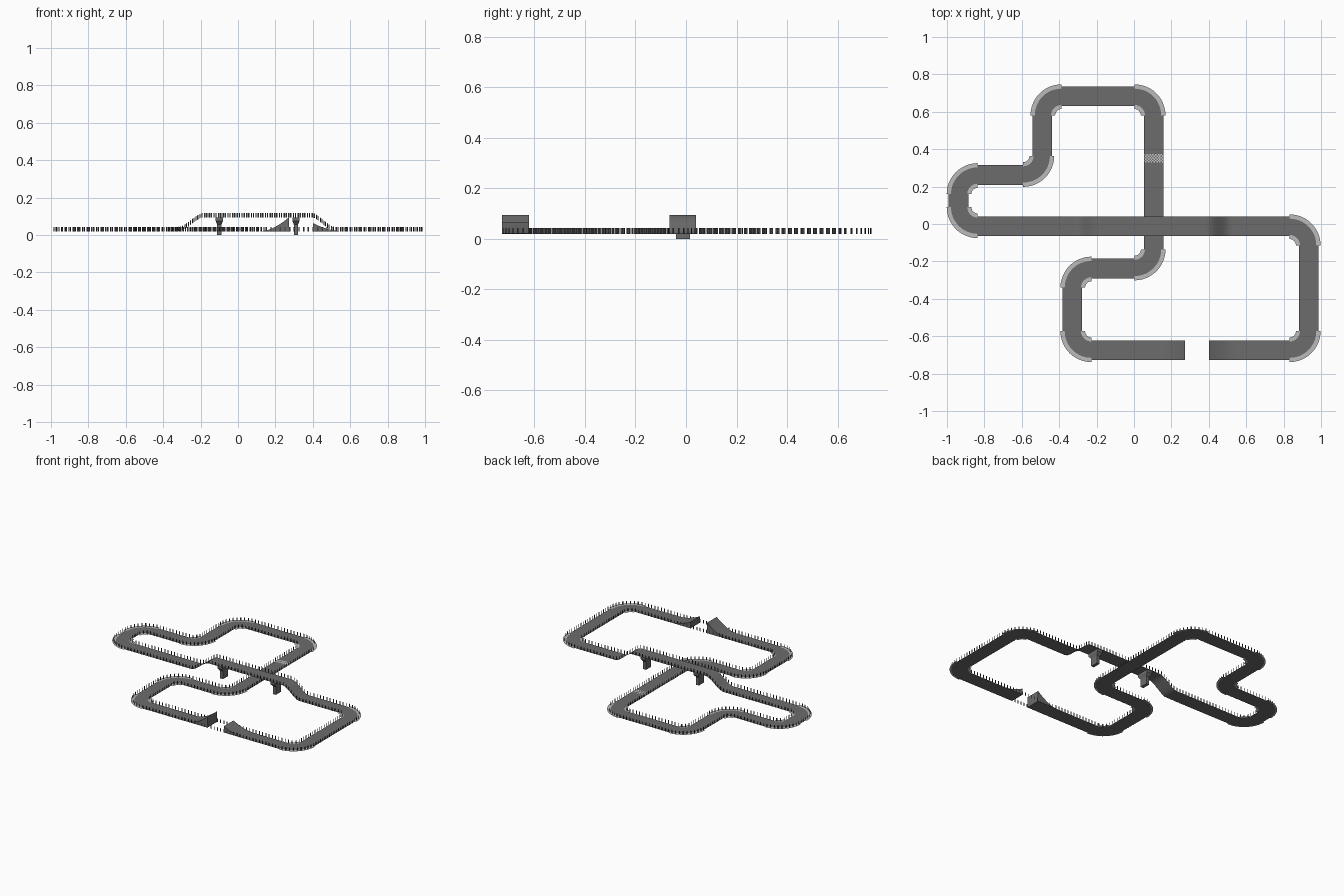
import bpy, bmesh, math
from mathutils import Vector as V

if "Cube" in bpy.data.objects:
    bpy.data.objects.remove(bpy.data.objects["Cube"])

HW, R, BASE, TOP = 0.0525, 0.1025, 0.02, 0.095   # half width, bend radius, road and deck heights
CORNERS = [V(p) for p in [(0.934, -0.675), (0.934, -0.012), (-0.938, -0.012), (-0.938, 0.262),
           (-0.49, 0.262), (-0.49, 0.683), (0.105, 0.683), (0.105, -0.238), (-0.33, -0.238), (-0.33, -0.675)]]


def material(name, g):
    m = bpy.data.materials.new(name)
    m.diffuse_color = (g, g, g, 1)
    m.use_nodes = True
    m.node_tree.nodes["Principled BSDF"].inputs["Base Color"].default_value = m.diffuse_color
    return m


ASPHALT, KERB, POST, WHITE = [material(n, g) for n, g in
    [("asphalt", 0.15), ("kerb_grey", 0.5), ("post_dark", 0.06), ("white", 0.8)]]


def mesh_object(name, verts, faces, mat=None, smooth=False):
    me = bpy.data.meshes.new(name)
    me.from_pydata([tuple(v) for v in verts], [], faces)
    me.update()
    ob = bpy.data.objects.new(name, me)
    bpy.context.collection.objects.link(ob)
    if mat:
        me.materials.append(mat)
    for p in me.polygons:
        p.use_smooth = smooth
    return ob


def ease(t):
    t = max(0, min(1, t))
    return t * t * (3 - 2 * t)


def bridge_z(x):
    return BASE + (TOP - BASE) * ease((x + 0.32) / 0.14) * ease((0.52 - x) / 0.13)


# Centre line: rounded polygon sampled as (point, normal to the right, height)
path, bends = [], []
n = len(CORNERS)
for i in range(n):
    c, prev, nxt = CORNERS[i], CORNERS[i - 1], CORNERS[(i + 1) % n]
    d0, d1 = (c - prev).normalized(), (nxt - c).normalized()
    start, end = prev + d0 * R, c - d0 * R
    on_bridge = i == 2
    count = max(1, round((end - start).length / 0.015)) if on_bridge else 1
    if i == 0:
        count = 12
    for k in range(count):
        p = start.lerp(end, k / count)
        path.append((p, V((d0.y, -d0.x)), bridge_z(p.x) if on_bridge else BASE))
    centre = c - d0 * R + d1 * R
    turn = d0.x * d1.y - d0.y * d1.x
    bends.append((centre, -d1, d0))
    for k in range(12):
        a = k / 12 * math.pi / 2
        out = -d1 * math.cos(a) + d0 * math.sin(a)
        path.append((centre + out * R, out * (1 if turn > 0 else -1), BASE))

# Road sheet, with the jump gap left open
GAP0, GAP1 = 0.272, 0.40
verts, faces = [], []


def road_piece(p, nrm, z, q, nrm2, z2):
    b = len(verts)
    for pt, nn, s, h in ((p, nrm, -1, z), (p, nrm, 1, z), (q, nrm2, 1, z2), (q, nrm2, -1, z2)):
        verts.append((*(pt + nn * HW * s), h))
    faces.append((b, b + 1, b + 2, b + 3))


for i, a in enumerate(path):
    b = path[(i + 1) % len(path)]
    p, q = a[0], b[0]
    if abs(p.y + 0.675) < 1e-4 and abs(q.y + 0.675) < 1e-4 and q.x > p.x:
        if q.x <= GAP0 or p.x >= GAP1:
            pass
        elif p.x < GAP0:
            q = V((GAP0, q.y))
        elif q.x > GAP1:
            p = V((GAP1, p.y))
        else:
            continue
    road_piece(p, a[1], a[2], q, b[1], b[2])
road = mesh_object("road", verts, faces, ASPHALT, True)
bm = bmesh.new()
bm.from_mesh(road.data)
bmesh.ops.remove_doubles(bm, verts=bm.verts, dist=1e-4)
bmesh.ops.recalc_face_normals(bm, faces=bm.faces)
if sum(f.normal.z for f in bm.faces) < 0:
    bmesh.ops.reverse_faces(bm, faces=bm.faces)
bm.to_mesh(road.data)
bm.free()

# Kerbs on the outside and inside of every bend
for name, r0, r1, wide in (("outer_kerbs", R + HW - 0.012, R + HW + 0.011, 0), ("inner_kerbs", 0.034, 0.056, 0)):
    verts, faces = [], []
    for centre, u, w in bends:
        up = u.x * w.y - u.y * w.x > 0
        for k in range(13):
            a = k / 12 * math.pi / 2
            o = u * math.cos(a) + w * math.sin(a)
            b = len(verts)
            verts += [(*(centre + o * r0), BASE + 0.0015), (*(centre + o * r1), BASE + 0.0015)]
            if k < 12:
                f = (b, b + 1, b + 3, b + 2)
                faces.append(f if up else f[::-1])
    mesh_object(name, verts, faces, KERB)

# Fence: thin upright slats at even spacing along both edges
verts, faces = [], []
for side in (-1, 1):
    line = [V((*(p + nn * (HW + 0.001) * side), z)) for p, nn, z in path]
    carry = 0.0
    for i, a in enumerate(line):
        b = line[(i + 1) % len(line)]
        length = (b - a).length
        d = (b - a).normalized()
        while carry < length:
            p, q = a + d * carry, a + d * (carry + 0.007)
            m = len(verts)
            h = V((0, 0, 0.024))
            verts += [p, q, q + h, p + h]
            faces.append((m, m + 1, m + 2, m + 3))
            carry += 0.025
        carry -= length
mesh_object("fence_slats", verts, faces, POST)


# Jump ramps: curved wedges facing each other across the gap
def ramp(name, x0, x1, height):
    steps = 8
    verts, faces = [], []
    for k in range(steps + 1):
        t = k / steps
        x, z = x0 + (x1 - x0) * t, BASE + 0.001 + height * t ** 1.6
        for y in (-0.675 - HW, -0.675 + HW):
            verts += [(x, y, BASE), (x, y, z)]
    for k in range(steps):
        a, b = 4 * k, 4 * k + 4
        faces += [(a, b, b + 1, a + 1), (a + 2, a + 3, b + 3, b + 2),
                  (a + 1, b + 1, b + 3, a + 3), (a, a + 2, b + 2, b)]
    e = 4 * steps
    faces.append((e, e + 2, e + 3, e + 1))
    if x1 < x0:
        faces = [f[::-1] for f in faces]
    mesh_object(name, verts, faces, ASPHALT)


ramp("takeoff_ramp", 0.13, GAP0, 0.073)
ramp("landing_ramp", 0.54, GAP1, 0.043)

# Bridge pillars: slim shaft flaring into a wide head
for i, x in enumerate((-0.10, 0.31)):
    verts, faces = [], []
    for hx, hy, z in ((0.011, 0.028, 0), (0.011, 0.028, 0.055), (0.019, 0.046, 0.075), (0.019, 0.046, 0.094)):
        verts += [(x + hx * sx, -0.012 + hy * sy, z) for sx, sy in ((-1, -1), (1, -1), (1, 1), (-1, 1))]
    for k in range(3):
        for j in range(4):
            a, b = 4 * k + j, 4 * k + (j + 1) % 4
            faces.append((a, b, b + 4, a + 4))
    faces += [(3, 2, 1, 0), (12, 13, 14, 15)]
    mesh_object(f"bridge_pillar_{i + 1}", verts, faces, ASPHALT)

# Chequered start line
verts, faces = [], []
s = HW * 2 / 14
for i in range(14):
    for j in range(6):
        if (i + j) % 2:
            x, y, b = 0.105 - HW + i * s, 0.328 + j * s, len(verts)
            verts += [(x, y, BASE + .001), (x + s, y, BASE + .001), (x + s, y + s, BASE + .001), (x, y + s, BASE + .001)]
            faces.append((b, b + 1, b + 2, b + 3))
mesh_object("start_line", verts, faces, WHITE)
